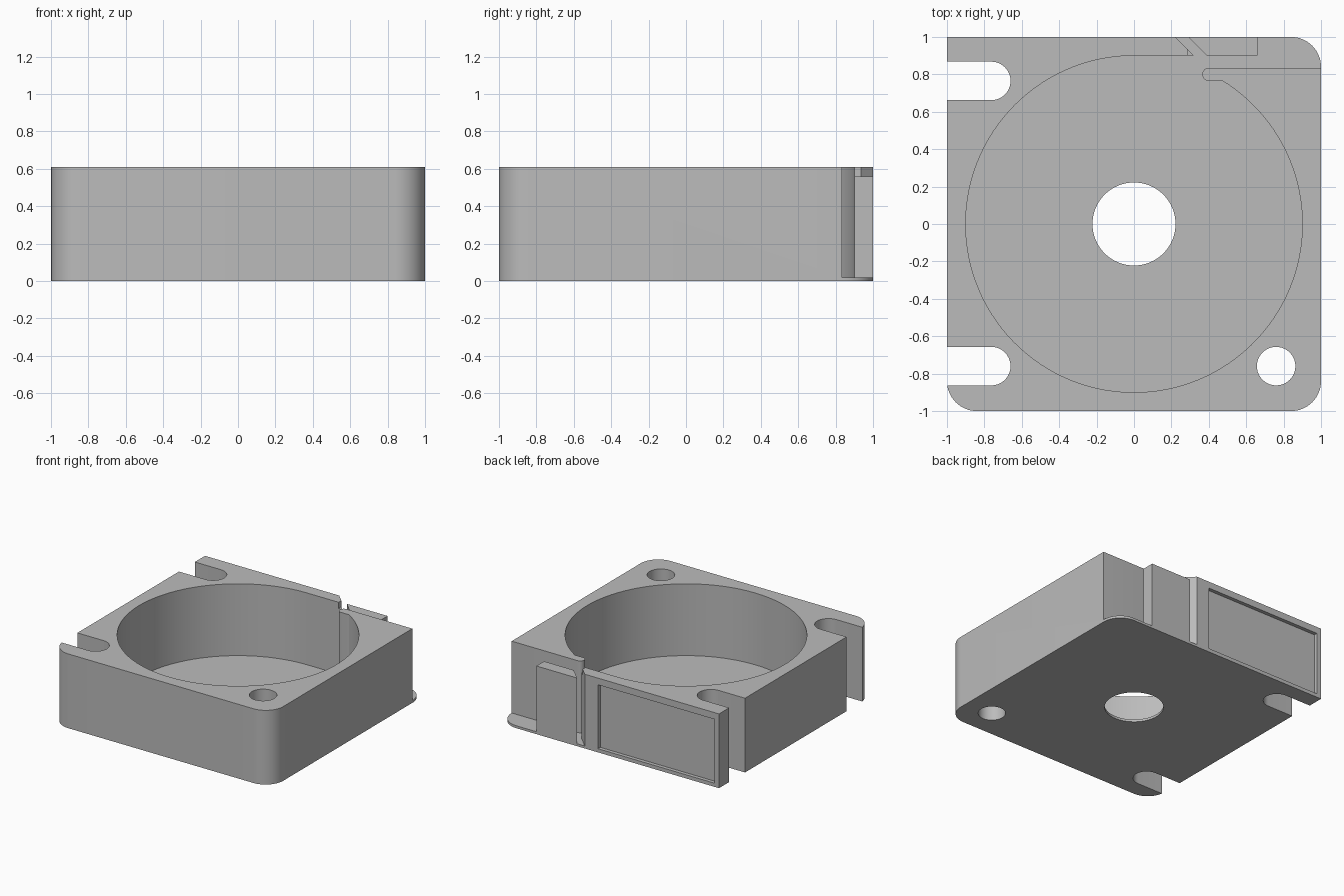
import bpy
import bmesh
from math import cos, sin, pi, atan2

H = 0.61        # overall height
FLOOR = 0.02    # base thickness
STEP = 0.56     # height of the tongue and of the notch
R = 0.9         # cavity radius

cube = bpy.data.objects.get("Cube")
if cube:
    bpy.data.objects.remove(cube, do_unlink=True)

grey = bpy.data.materials.new("plain grey")
grey.use_nodes = True
grey.diffuse_color = (0.5, 0.5, 0.5, 1)
grey.node_tree.nodes["Principled BSDF"].inputs["Base Color"].default_value = (0.5, 0.5, 0.5, 1)


def arc(cx, cy, r, a0, a1, n):
    """Points along an arc, angles in radians."""
    return [(cx + r * cos(a0 + (a1 - a0) * i / n), cy + r * sin(a0 + (a1 - a0) * i / n))
            for i in range(n + 1)]


def circle(cx, cy, r, n=64):
    return arc(cx, cy, r, 0, 2 * pi, n)[:-1]


def rect(x0, x1, y0, y1):
    return [(x0, y0), (x1, y0), (x1, y1), (x0, y1)]


def prism(name, plan, z0, z1):
    """Extrude a plan outline between two heights."""
    bm = bmesh.new()
    face = bm.faces.new([bm.verts.new((x, y, z0)) for x, y in plan])
    top = bmesh.ops.extrude_face_region(bm, geom=[face])["geom"]
    bmesh.ops.translate(bm, vec=(0, 0, z1 - z0),
                        verts=[v for v in top if isinstance(v, bmesh.types.BMVert)])
    bmesh.ops.recalc_face_normals(bm, faces=bm.faces)
    mesh = bpy.data.meshes.new(name)
    bm.to_mesh(mesh)
    bm.free()
    mesh.materials.append(grey)
    ob = bpy.data.objects.new(name, mesh)
    bpy.context.collection.objects.link(ob)
    return ob


def select(ob):
    bpy.ops.object.select_all(action='DESELECT')
    ob.select_set(True)
    bpy.context.view_layer.objects.active = ob


def cut(target, plan, z0, z1):
    """Subtract an extruded plan from the target."""
    cutter = prism("cutter", plan, z0, z1)
    cutter.hide_render = True
    select(target)
    mod = target.modifiers.new("cut", 'BOOLEAN')
    mod.operation = 'DIFFERENCE'
    mod.solver = 'EXACT'
    mod.object = cutter
    bpy.ops.object.modifier_apply(modifier=mod.name)
    bpy.data.objects.remove(cutter, do_unlink=True)


# Housing block: three rounded corners, square back right corner
c = 0.16
outline = (arc(c - 1, c - 1, c, pi, 1.5 * pi, 16)
           + arc(1 - c, c - 1, c, 1.5 * pi, 2 * pi, 16)
           + arc(1 - c, 1 - c, c, 0, pi / 2, 16)
           + [(-1, 1)])
housing = prism("housing", outline, 0, H)

# Round cavity joined to the exit channel, leaving a round-tipped finger
lip_x = (R * R - 0.765 ** 2) ** 0.5
cavity = ([(0.32, R), (0.2, 1.02), (1.1, 1.02), (1.1, 0.835)]
          + arc(0.4, 0.8, 0.035, pi / 2, 1.5 * pi, 12)
          + arc(0, 0, R, atan2(0.765, lip_x), -1.5 * pi, 110))
cut(housing, cavity, FLOOR, 1)

# Centre hole, bolt hole and the two open bolt slots
cut(housing, circle(0, 0, 0.222), -0.1, 0.1)
cut(housing, circle(0.76, -0.76, 0.103, 40), -0.1, 1)
for y in (-0.76, 0.765):
    slot = arc(-0.763, y, 0.103, -pi / 2, pi / 2, 20) + [(-1.1, y + 0.103), (-1.1, y - 0.103)]
    cut(housing, slot, -0.1, 1)

# Notch in the tip of the back wall, and the shallow label panel
cut(housing, rect(0.285, 0.35, 0.86, 0.96), STEP, 1)
cut(housing, rect(-0.96, 0.1, 0.97, 1.1), 0.03, 0.555)

# Cable tongue standing on the base
tongue = prism("cable_tongue", [(0.39, 0.9), (0.66, 0.9), (0.66, 1), (0.29, 1)], FLOOR, STEP)

for ob in (housing, tongue):
    select(ob)
    bpy.ops.object.shade_smooth_by_angle(angle=pi / 6)
